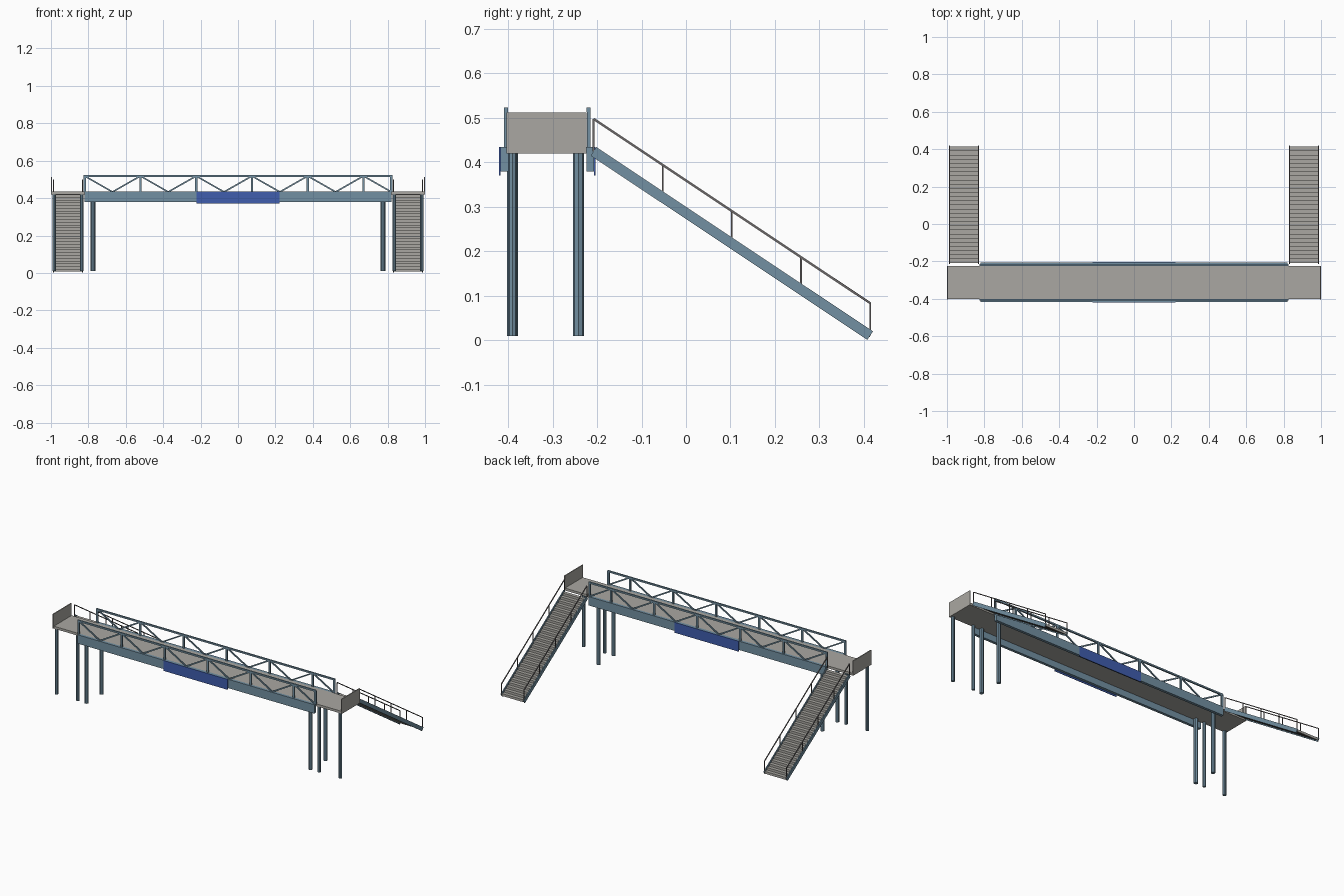
import bpy
import bmesh
from mathutils import Vector, Matrix

cube = bpy.data.objects.get("Cube")
if cube:
    bpy.data.objects.remove(cube, do_unlink=True)


def material(name, rgb):
    mat = bpy.data.materials.new(name)
    mat.use_nodes = True
    mat.diffuse_color = (*rgb, 1)
    mat.node_tree.nodes["Principled BSDF"].inputs["Base Color"].default_value = (*rgb, 1)
    return mat


STEEL = material("blue grey steel", (0.17, 0.28, 0.36))
CONCRETE = material("warm grey concrete", (0.40, 0.39, 0.36))
SIGN = material("sign blue", (0.05, 0.11, 0.42))
RAIL = material("dark grey rail", (0.15, 0.14, 0.14))


class Part:
    """Collects simple solids into one named object."""

    def __init__(self, name, mat):
        self.name, self.mat, self.bm = name, mat, bmesh.new()

    def box(self, x0, x1, y0, y1, z0, z1):
        m = Matrix.Translation(((x0 + x1) / 2, (y0 + y1) / 2, (z0 + z1) / 2))
        size = Matrix.Diagonal((x1 - x0, y1 - y0, z1 - z0, 1))
        bmesh.ops.create_cube(self.bm, size=1, matrix=m @ size)

    def bar(self, a, b, side, thick, wide):
        # Bar from a to b: thick along the side axis, wide across it
        a, b, s = Vector(a), Vector(b), Vector(side)
        d = (b - a).normalized()
        rot = Matrix((s, d.cross(s), d)).transposed().to_4x4()
        size = Matrix.Diagonal((thick, wide, (b - a).length, 1))
        bmesh.ops.create_cube(self.bm, size=1,
                              matrix=Matrix.Translation((a + b) / 2) @ rot @ size)

    def column(self, x, y, r, z0, z1):
        bmesh.ops.create_cone(self.bm, cap_ends=True, segments=8, radius1=r, radius2=r,
                              depth=z1 - z0,
                              matrix=Matrix.Translation((x, y, (z0 + z1) / 2)))

    def finish(self):
        bmesh.ops.recalc_face_normals(self.bm, faces=self.bm.faces[:])
        mesh = bpy.data.meshes.new(self.name)
        self.bm.to_mesh(mesh)
        self.bm.free()
        mesh.materials.append(self.mat)
        obj = bpy.data.objects.new(self.name, mesh)
        bpy.context.collection.objects.link(obj)


# Walkway deck
FRONT, BACK = -0.40, -0.224
MID = (FRONT + BACK) / 2
SPAN = 0.82
deck = Part("deck", CONCRETE)
deck.box(-1, 1, FRONT, BACK, 0.42, 0.435)
deck.finish()

# Girder, sign and truss railing on each long side
PANELS = 11
for label, s in (("front", -1), ("back", 1)):
    def off(d):
        return MID + s * d

    girder = Part(label + "_girder", STEEL)
    girder.box(-SPAN, SPAN, *sorted((off(0.088), off(0.105))), 0.38, 0.435)
    girder.finish()

    sign = Part(label + "_sign", SIGN)
    sign.box(-0.222, 0.222, *sorted((off(0.105), off(0.108))), 0.37, 0.435)
    sign.finish()

    truss = Part(label + "_truss_railing", STEEL)
    y, low, high = off(0.093), 0.433, 0.518
    truss.bar((-SPAN - 0.005, y, high), (SPAN + 0.005, y, high), (0, 1, 0), 0.009, 0.01)
    step = 2 * SPAN / PANELS
    for i in range(PANELS + 1):
        x = -SPAN + i * step
        if i % 2 == 0 or i == PANELS:
            truss.bar((x, y, low), (x, y, high), (0, 1, 0), 0.008, 0.012)
        if i < PANELS:
            za, zb = (high, low) if i % 2 == 0 else (low, high)
            truss.bar((x, y, za), (x + step, y, zb), (0, 1, 0), 0.006, 0.008)
    truss.finish()

# Parts repeated at each end
STEPS = 28
TOP, FOOT = Vector((0, -0.208, 0.425)), Vector((0, 0.414, 0.0105))
for label, s in (("left", 1), ("right", -1)):
    panel = Part(label + "_end_panel", CONCRETE)
    panel.box(*sorted((s * 0.994, s)), FRONT - 0.003, BACK, 0.42, 0.512)
    panel.finish()

    columns = Part(label + "_columns", STEEL)
    for x, y, r in ((0.775, -0.390, 0.0125), (0.775, -0.242, 0.0125),
                    (0.835, -0.390, 0.010), (0.982, -0.390, 0.010)):
        columns.column(s * x, y, r, 0.01, 0.42)
    columns.finish()

    # Sloping stringers with handrails above them
    stringers = Part(label + "_stair_stringers", STEEL)
    rails = Part(label + "_stair_handrails", RAIL)
    for x in (0.832, 0.986):
        side = Vector((s * x, 0, 0))
        stringers.bar(side + TOP, side + FOOT, (1, 0, 0), 0.006, 0.023)
        lift = Vector((0, 0, 0.073))
        rails.bar(side + TOP + lift, side + FOOT + lift, (1, 0, 0), 0.005, 0.005)
        for i in range(5):
            p = side + TOP.lerp(FOOT, i / 4)
            rails.bar(p, p + lift, (1, 0, 0), 0.004, 0.004)
    stringers.finish()
    rails.finish()

    # Treads and risers
    steps = Part(label + "_stair_steps", CONCRETE)
    x0, x1 = sorted((s * 0.834, s * 0.984))
    run, drop = (FOOT.y - TOP.y) / STEPS, (TOP.z - FOOT.z) / STEPS
    for i in range(STEPS):
        y, z = TOP.y + i * run, TOP.z - (i + 0.5) * drop
        steps.box(x0, x1, y, y + run, z, z + 0.004)
        steps.box(x0, x1, y + run - 0.002, y + run, z - drop + 0.004, z)
    steps.finish()
